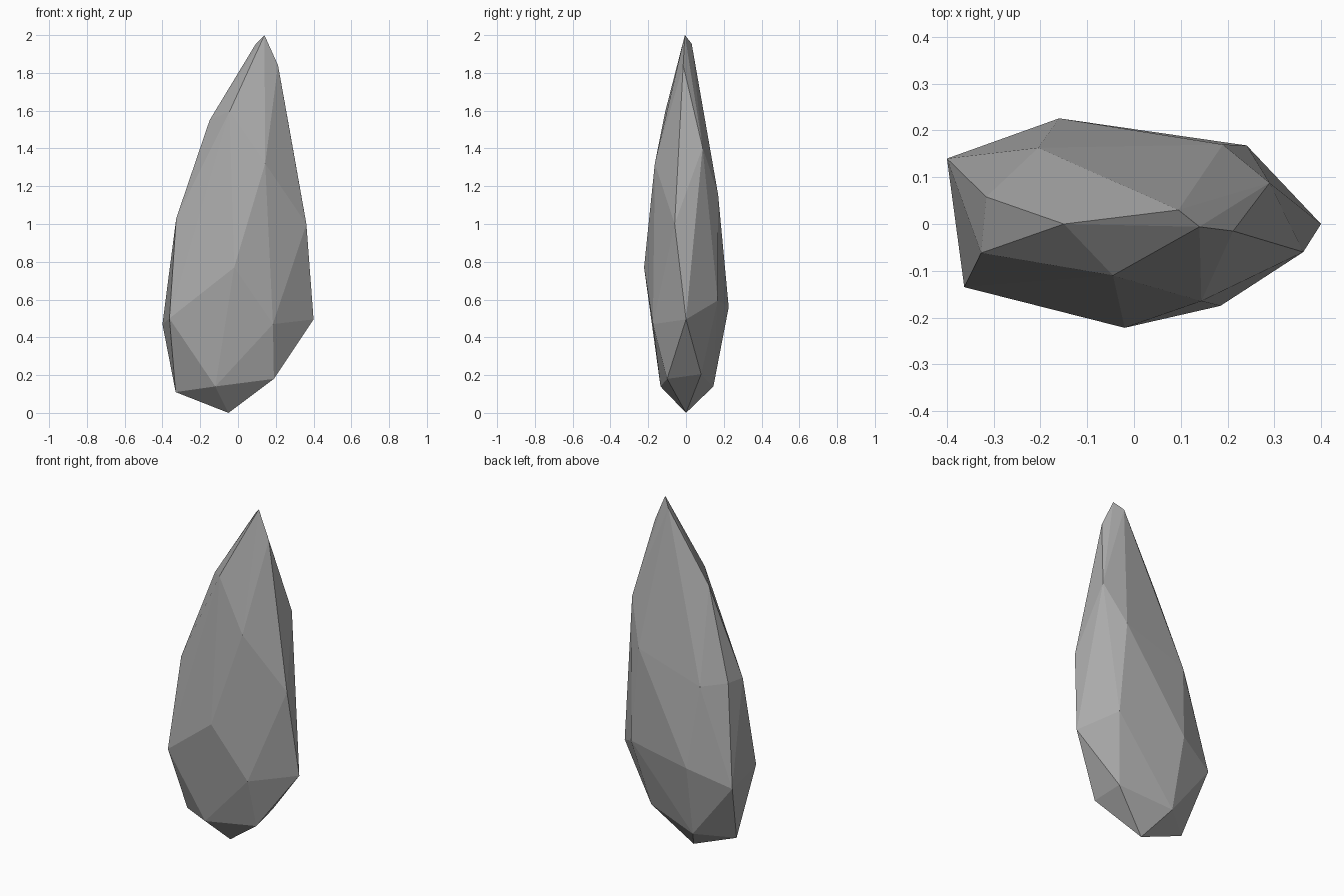
import bpy
import bmesh

# Corner points of the faceted stone, grouped in tiers from the base to the tip
tiers = {
    "base": [(-0.05, 0.0, 0.0)],
    "foot": [(-0.33, 0.0, 0.11), (-0.12, -0.135, 0.14), (0.19, -0.10, 0.18),
             (0.17, 0.08, 0.205), (-0.146, 0.145, 0.14)],
    "belly": [(-0.40, 0.14, 0.47), (-0.363, -0.135, 0.50), (0.185, -0.175, 0.47),
              (0.40, 0.0, 0.495), (0.241, 0.168, 0.595), (-0.16, 0.226, 0.56)],
    "waist": [(-0.327, -0.062, 1.03), (-0.02, -0.222, 0.77), (0.362, -0.06, 1.0),
              (0.19, 0.17, 1.155), (-0.205, 0.163, 1.03), (-0.316, 0.058, 1.04)],
    "shoulder": [(-0.15, 0.0, 1.55), (-0.045, -0.11, 1.595), (0.144, -0.165, 1.32),
                 (0.29, 0.088, 1.405), (0.0, 0.088, 1.56)],
    "tip": [(0.095, 0.03, 1.955), (0.212, -0.015, 1.84), (0.14, -0.006, 2.0)],
}

# Wrap flat facets around the points
bm = bmesh.new()
for points in tiers.values():
    for p in points:
        bm.verts.new(p)
bmesh.ops.convex_hull(bm, input=bm.verts[:])
bmesh.ops.delete(bm, geom=[v for v in bm.verts if not v.link_faces], context='VERTS')
bmesh.ops.recalc_face_normals(bm, faces=bm.faces[:])

mesh = bpy.data.meshes.new("stone_shard")
bm.to_mesh(mesh)
bm.free()

# Plain grey stone
stone = bpy.data.materials.new("grey_stone")
stone.diffuse_color = (0.40, 0.40, 0.40, 1.0)
mesh.materials.append(stone)

shard = bpy.data.objects.new("stone_shard", mesh)
bpy.context.collection.objects.link(shard)
